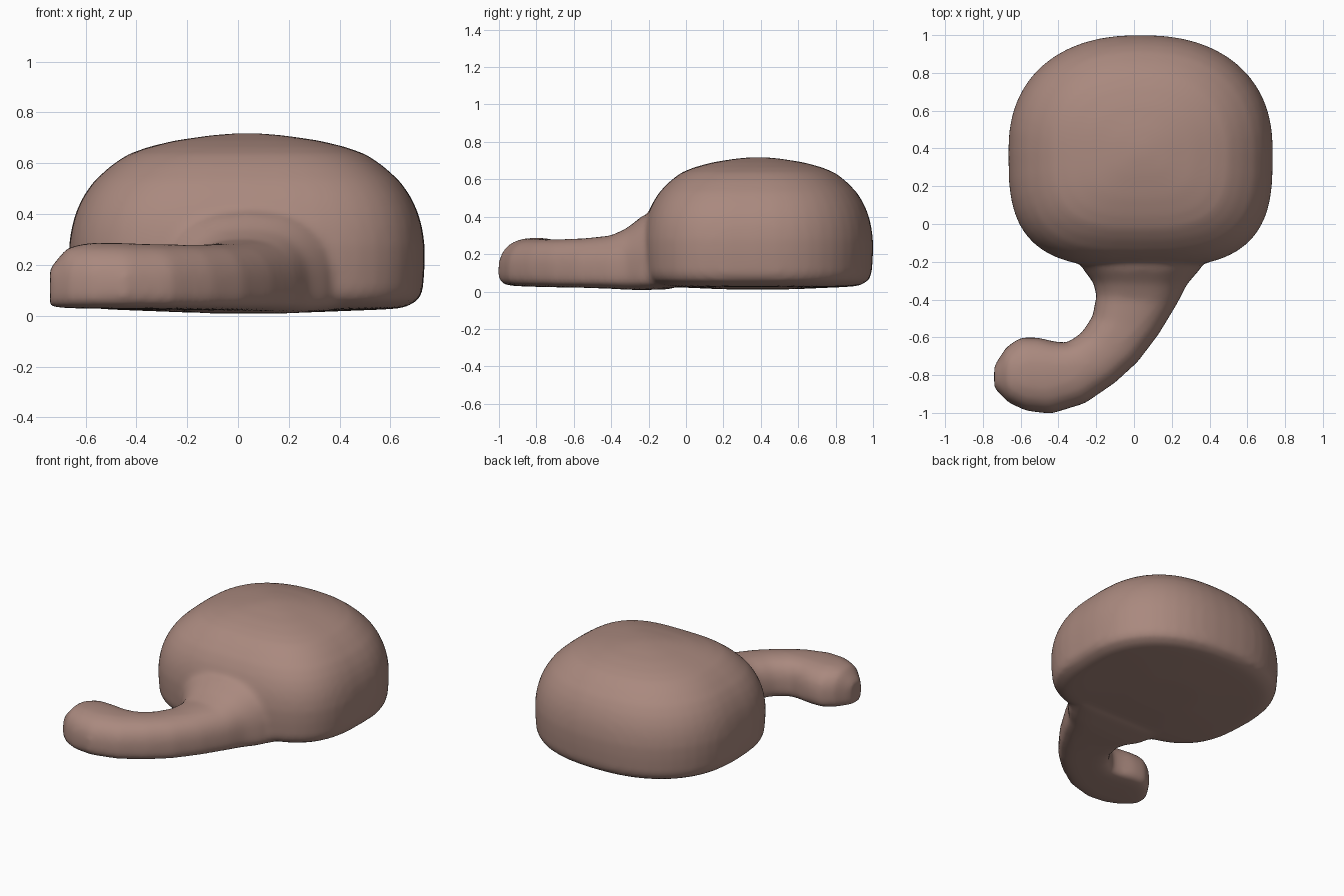
import bpy, bmesh, math
from mathutils import Vector

if "Cube" in bpy.data.objects:
    bpy.data.objects.remove(bpy.data.objects["Cube"])


def spow(v, e):
    return math.copysign(abs(v) ** e, v)


def loft(bm, rings):
    """Skin a list of closed rings and cap both ends."""
    rows = [[bm.verts.new(p) for p in r] for r in rings]
    for a, b in zip(rows, rows[1:]):
        n = len(a)
        for i in range(n):
            bm.faces.new((a[i], a[(i + 1) % n], b[(i + 1) % n], b[i]))
    bm.faces.new(rows[0][::-1])
    bm.faces.new(rows[-1])


bm = bmesh.new()

# Domed body: (height, width scale) rings on a rounded, front-squared outline
SEG = 48
profile = [(0.012, 0.30), (0.024, 0.75), (0.03, 0.88), (0.06, 0.965), (0.10, 0.99),
           (0.20, 1.0), (0.28, 1.0), (0.35, 0.985), (0.41, 0.96), (0.47, 0.92),
           (0.53, 0.86), (0.59, 0.765), (0.635, 0.67), (0.665, 0.55),
           (0.69, 0.40), (0.71, 0.2), (0.718, 0.06)]


def body_ring(z, s):
    ring = []
    for i in range(SEG):
        a = 2 * math.pi * i / SEG
        c, d = math.cos(a), math.sin(a)
        e = 2 / (2.3 if d > 0 else 3.1)
        ring.append((0.035 + 0.70 * s * spow(c, e), 0.385 + 0.615 * s * spow(d, e), z))
    return ring


loft(bm, [body_ring(z, s) for z, s in profile])

# Curled tail: inner edge, outer edge, top and bottom height of each section
tail = [(-.30, -.08, .45, -.08, .45, .012), (-.27, -.24, .35, -.24, .40, .008),
        (-.215, -.31, .28, -.32, .34, .01), (-.20, -.38, .23, -.42, .30, .015),
        (-.22, -.49, .13, -.585, .285, .02), (-.28, -.58, .02, -.73, .28, .022),
        (-.36, -.63, -.10, -.84, .28, .024), (-.43, -.62, -.26, -.95, .282, .026),
        (-.51, -.60, -.44, -1.005, .287, .028), (-.60, -.60, -.57, -.99, .287, .028),
        (-.675, -.65, -.665, -.945, .27, .03), (-.74, -.75, -.74, -.87, .19, .035)]


def tail_ring(lx, ly, rx, ry, top, low):
    mid, half = Vector((lx + rx, ly + ry)) / 2, Vector((rx - lx, ry - ly)) / 2
    ring = []
    for i in range(32):
        a = 2 * math.pi * i / 32
        c, d = math.cos(a), math.sin(a)
        e = 2 / (2.5 if d > 0 else 4.5)
        p = mid + half * spow(c, e)
        h = (top - 0.11) if d > 0 else (0.11 - low)
        ring.append((p.x, p.y, 0.11 + h * spow(d, e)))
    return ring


loft(bm, [tail_ring(*t) for t in tail])
bmesh.ops.recalc_face_normals(bm, faces=bm.faces[:])

mesh = bpy.data.meshes.new("domed_body_with_tail")
bm.to_mesh(mesh)
bm.free()
obj = bpy.data.objects.new("domed_body_with_tail", mesh)
bpy.context.collection.objects.link(obj)

# Fuse both volumes into one soft skin
rem = obj.modifiers.new("fuse", 'REMESH')
rem.mode = 'VOXEL'
rem.voxel_size = 0.02
rem.use_smooth_shade = True
sm = obj.modifiers.new("soften", 'SMOOTH')
sm.factor = 0.5
sm.iterations = 8

mat = bpy.data.materials.new("dusty_brown")
mat.diffuse_color = (0.40, 0.25, 0.21, 1)
mat.use_nodes = True
mat.node_tree.nodes["Principled BSDF"].inputs["Base Color"].default_value = mat.diffuse_color
mesh.materials.append(mat)
for p in mesh.polygons:
    p.use_smooth = True
